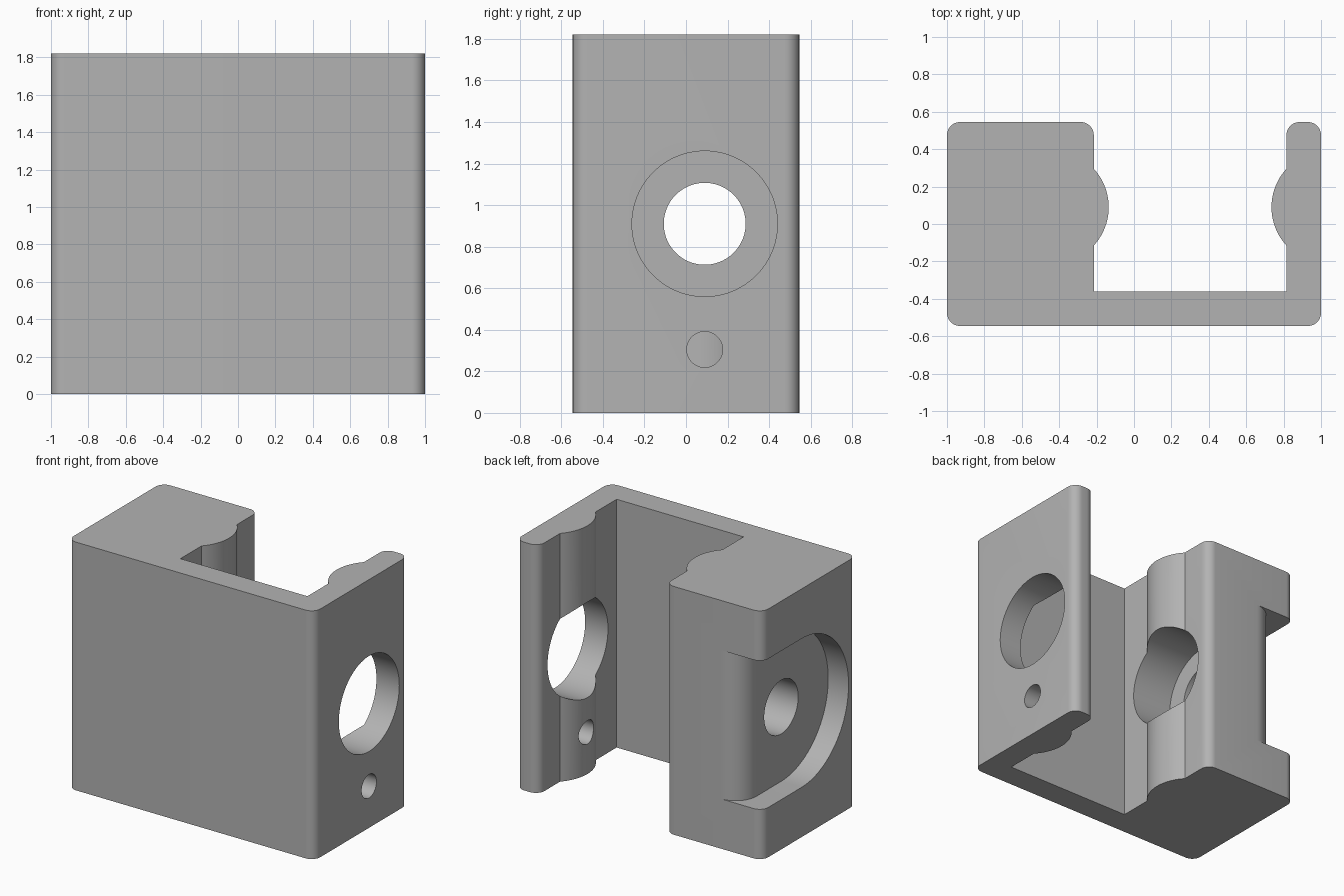
import bpy, bmesh
from math import sin, cos, pi, radians, asin
from mathutils import Matrix

cube = bpy.data.objects.get("Cube")
if cube:
    bpy.data.objects.remove(cube, do_unlink=True)

# Main dimensions
HX, HY, HEIGHT = 1.0, 0.545, 1.82
BLOCK, WALL, FLOOR = -0.215, 0.815, -0.36   # inner faces of the channel
ROUND = 0.07
BORE_Y, BORE_Z = 0.09, 0.91

grey = bpy.data.materials.new("plain grey")
grey.use_nodes = True
grey.diffuse_color = (0.45, 0.45, 0.45, 1)
grey.node_tree.nodes["Principled BSDF"].inputs["Base Color"].default_value = (0.45, 0.45, 0.45, 1)


def arc(cx, cy, r, start, end, steps=10):
    """Points along an arc, angles in degrees."""
    angles = [radians(start + (end - start) * i / steps) for i in range(steps + 1)]
    return [(cx + r * cos(a), cy + r * sin(a)) for a in angles]


def make_object(name, bm):
    bmesh.ops.recalc_face_normals(bm, faces=bm.faces)
    mesh = bpy.data.meshes.new(name)
    bm.to_mesh(mesh)
    bm.free()
    mesh.materials.append(grey)
    obj = bpy.data.objects.new(name, mesh)
    bpy.context.collection.objects.link(obj)
    return obj


def prism(name, profile, z0, z1):
    """Extrude a plan outline upwards."""
    bm = bmesh.new()
    face = bm.faces.new([bm.verts.new((x, y, z0)) for x, y in profile])
    top = bmesh.ops.extrude_face_region(bm, geom=[face])["geom"]
    verts = [v for v in top if isinstance(v, bmesh.types.BMVert)]
    bmesh.ops.translate(bm, verts=verts, vec=(0, 0, z1 - z0))
    return make_object(name, bm)


def drill(name, x0, x1, r, z=BORE_Z):
    """Cylinder along x."""
    bm = bmesh.new()
    place = Matrix.Translation(((x0 + x1) / 2, BORE_Y, z)) @ Matrix.Rotation(pi / 2, 4, 'Y')
    bmesh.ops.create_cone(bm, cap_ends=True, segments=96, radius1=r, radius2=r,
                          depth=x1 - x0, matrix=place)
    return make_object(name, bm)


# Plan outline, anticlockwise from the front left corner, with clamping ribs
RIB_R, RIB_OUT, RIB_HALF = 0.303, 0.08, 0.205
swing = math_swing = asin(RIB_HALF / RIB_R) * 180 / pi
outline = (
    arc(HX - ROUND, ROUND - HY, ROUND, -90, 0)
    + arc(HX - ROUND, HY - ROUND, ROUND, 0, 90)
    + arc(WALL + ROUND, HY - ROUND, ROUND, 90, 180)
    + arc(WALL - RIB_OUT + RIB_R, BORE_Y, RIB_R, 180 - swing, 180 + swing, 20)
    + [(WALL, FLOOR), (BLOCK, FLOOR)]
    + arc(BLOCK + RIB_OUT - RIB_R, BORE_Y, RIB_R, -swing, swing, 20)
    + arc(BLOCK - ROUND, HY - ROUND, ROUND, 0, 90)
    + arc(ROUND - HX, HY - ROUND, ROUND, 90, 180)
    + arc(ROUND - HX, ROUND - HY, ROUND, 180, 270)
)
bracket = prism("clamp_bracket", outline, 0, HEIGHT)

# Pocket in the block side, open to the back over a rounded lip
POCKET_X, POCKET_R, LIP = -0.835, 0.545, 0.172
lip = ([(-1.2, BORE_Y), (POCKET_X, BORE_Y)]
       + arc(POCKET_X + LIP, HY - LIP, LIP, 180, 90, 14)
       + [(POCKET_X + LIP, 0.7), (-1.2, 0.7)])

cutters = [
    drill("pocket_cutter", -1.2, POCKET_X, POCKET_R),
    prism("pocket_exit_cutter", lip, BORE_Z - POCKET_R, BORE_Z + POCKET_R),
    drill("through_hole_cutter", -1.1, 0, 0.197),
    drill("counterbore_cutter", -0.545, 0, 0.35),
    drill("wall_hole_cutter", 0.6, 1.2, 0.35),
    drill("pin_hole_cutter", 0.6, 1.2, 0.086, 0.305),
]

bpy.ops.object.select_all(action='DESELECT')
bpy.context.view_layer.objects.active = bracket
bracket.select_set(True)
for cutter in cutters:
    cutter.hide_render = True
    cut = bracket.modifiers.new(cutter.name, 'BOOLEAN')
    cut.operation, cut.solver, cut.object = 'DIFFERENCE', 'EXACT', cutter
    bpy.ops.object.modifier_apply(modifier=cut.name)
    bpy.data.objects.remove(cutter, do_unlink=True)

bpy.ops.object.shade_smooth_by_angle(angle=radians(30))
